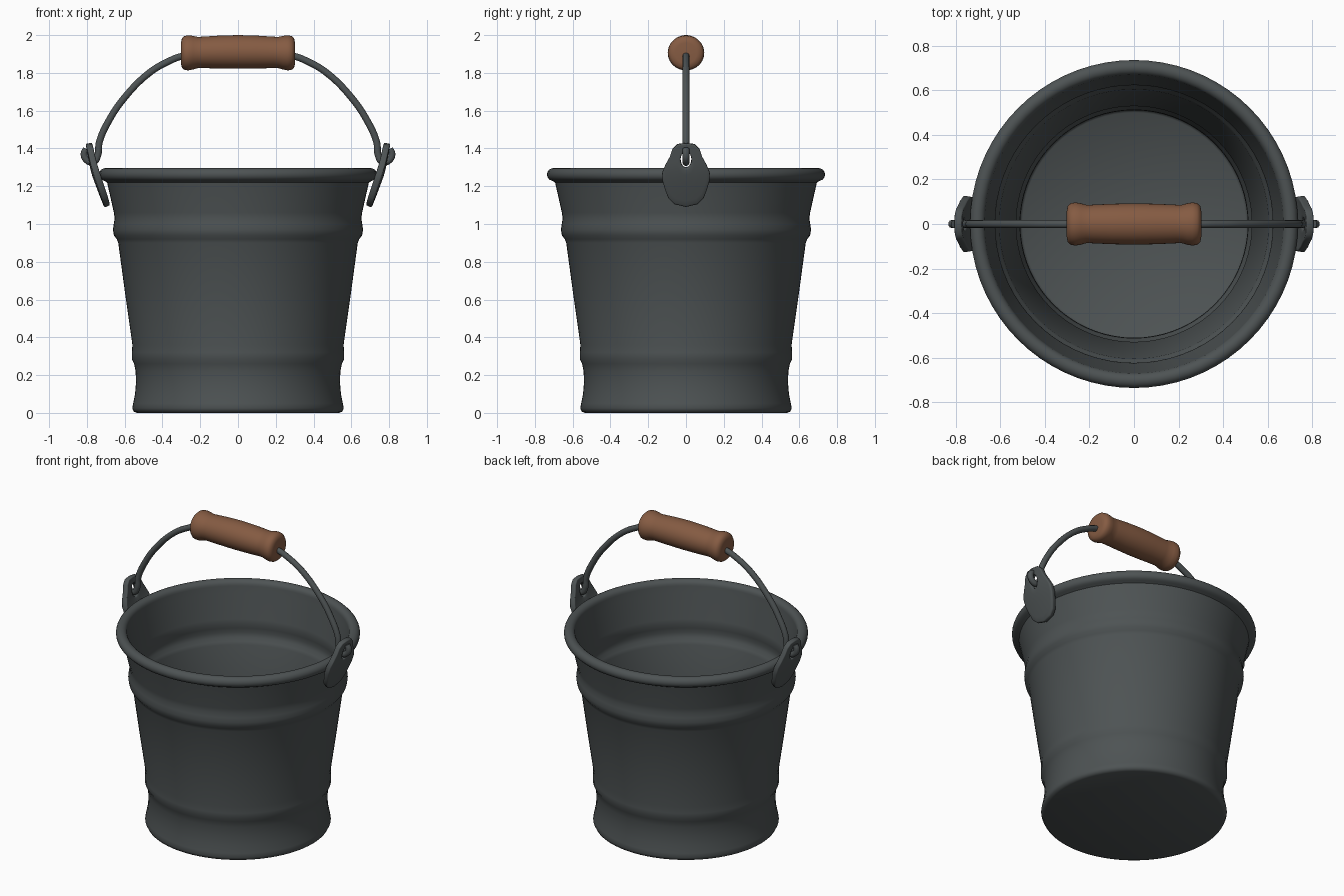
import bpy, bmesh, math
from mathutils import Vector

if "Cube" in bpy.data.objects:
    bpy.data.objects.remove(bpy.data.objects["Cube"])


def material(name, rgb):
    m = bpy.data.materials.new(name)
    m.diffuse_color = (*rgb, 1)
    m.use_nodes = True
    m.node_tree.nodes["Principled BSDF"].inputs["Base Color"].default_value = m.diffuse_color
    return m


METAL = material("dark grey metal", (0.075, 0.086, 0.088))
WOOD = material("brown wood", (0.235, 0.105, 0.055))


def finish(name, bm, mat, angle=50):
    bmesh.ops.recalc_face_normals(bm, faces=bm.faces)
    me = bpy.data.meshes.new(name)
    bm.to_mesh(me)
    bm.free()
    ob = bpy.data.objects.new(name, me)
    bpy.context.collection.objects.link(ob)
    me.materials.append(mat)
    bpy.ops.object.select_all(action='DESELECT')
    bpy.context.view_layer.objects.active = ob
    ob.select_set(True)
    bpy.ops.object.shade_smooth_by_angle(angle=math.radians(angle))
    return ob


def lathe(profile, steps):
    """Spin (radius, z) points around the z axis."""
    bm = bmesh.new()
    vs = [bm.verts.new((r, 0, z)) for r, z in profile]
    es = [bm.edges.new(p) for p in zip(vs, vs[1:])]
    bmesh.ops.spin(bm, geom=vs + es, cent=(0, 0, 0), axis=(0, 0, 1),
                   angle=2 * math.pi, steps=steps, use_duplicate=False)
    bmesh.ops.remove_doubles(bm, verts=bm.verts, dist=1e-4)
    return bm


def lerp_table(table, z):
    for (z0, a), (z1, b) in zip(table, table[1:]):
        if z <= z1:
            return a + (b - a) * (z - z0) / (z1 - z0)
    return table[-1][1]


# Bucket: outer wall with two beads, rolled rim, inner wall, floor
wall = [(0.545, 0.10), (0.54, 0.16), (0.542, 0.22), (0.55, 0.26),
        (0.562, 0.285), (0.562, 0.32), (0.559, 0.36), (0.596, 0.62),
        (0.634, 0.90), (0.642, 0.92), (0.657, 0.94), (0.662, 0.97),
        (0.658, 1.00), (0.653, 1.03), (0.657, 1.06), (0.693, 1.22)]
rim = [(0.702 + 0.034 * math.cos(a), 1.262 + 0.034 * math.sin(a))
       for a in [math.radians(-75 + i * 255 / 12) for i in range(13)]]
foot = [(0, 0.0), (0.535, 0.0), (0.552, 0.007), (0.56, 0.025), (0.555, 0.05)]
inner = [(r - 0.03, z) for r, z in reversed(wall)]
floor = [(0.512, 0.055), (0.50, 0.045), (0, 0.045)]
finish("bucket_body", lathe(foot + wall + rim + inner + floor, 72), METAL)

# Ears: curved plates with a hole, one on each side
LEAN = [(1.08, 0.668), (1.18, 0.708), (1.26, 0.738), (1.31, 0.752), (1.44, 0.775)]
OUTLINE = [(0, 1.43), (0.045, 1.425), (0.07, 1.40), (0.083, 1.36), (0.105, 1.32),
           (0.122, 1.28), (0.12, 1.235), (0.107, 1.19), (0.09, 1.145),
           (0.06, 1.115), (0, 1.10)]


def ear(name, side):
    outline = OUTLINE + [(-y, z) for y, z in reversed(OUTLINE[1:-1])]
    n, rings = len(outline), 7
    bm = bmesh.new()
    grid = []
    for k in range(rings):
        t = k / (rings - 1)
        row = []
        for i, (y, z) in enumerate(outline):
            a = 2 * math.pi * i / n
            p = Vector((0.028 * math.sin(a), 1.345 + 0.042 * math.cos(a))).lerp(
                Vector((y, z)), t)
            x = lerp_table(LEAN, p.y) - 0.7 * p.x ** 2
            row.append(bm.verts.new((side * x, p.x, p.y)))
        grid.append(row)
    for a, b in zip(grid, grid[1:]):
        for i in range(n):
            j = (i + 1) % n
            bm.faces.new((a[i], a[j], b[j], b[i]))
    # give the plate thickness outward
    bmesh.ops.recalc_face_normals(bm, faces=bm.faces)
    if sum(f.normal.x for f in bm.faces) * side < 0:
        bmesh.ops.reverse_faces(bm, faces=bm.faces)
    me = bpy.data.meshes.new(name)
    bm.to_mesh(me)
    bm.free()
    ob = bpy.data.objects.new(name, me)
    bpy.context.collection.objects.link(ob)
    me.materials.append(METAL)
    for p in me.polygons:
        p.use_smooth = True
    mod = ob.modifiers.new("thickness", 'SOLIDIFY')
    mod.thickness, mod.offset = 0.034, 1
    bev = ob.modifiers.new("soft_edge", 'BEVEL')
    bev.width, bev.segments, bev.limit_method = 0.009, 2, 'ANGLE'
    bev.angle_limit = math.radians(50)


ear("ear_right", 1)
ear("ear_left", -1)

# Wire handle: arch with hooked ends through the ears
half = [(0.29, 1.89), (0.38, 1.855), (0.47, 1.80), (0.60, 1.67), (0.685, 1.545),
        (0.735, 1.43), (0.742, 1.365), (0.765, 1.328), (0.80, 1.338),
        (0.815, 1.37), (0.803, 1.398)]
path = [(-x, z) for x, z in reversed(half)] + [(0, 1.91)] + half
cu = bpy.data.curves.new("wire_handle", 'CURVE')
cu.dimensions = '3D'
cu.bevel_depth, cu.bevel_resolution, cu.resolution_u = 0.019, 3, 5
cu.use_fill_caps = True
sp = cu.splines.new('BEZIER')
sp.bezier_points.add(len(path) - 1)
for bp, (x, z) in zip(sp.bezier_points, path):
    bp.co = (x, 0, z)
    bp.handle_left_type = bp.handle_right_type = 'AUTO'
cu.materials.append(METAL)
bpy.context.collection.objects.link(bpy.data.objects.new("wire_handle", cu))

# Wooden grip: turned along x, slightly arched
g = [(0, 0.298), (0.055, 0.302), (0.078, 0.297), (0.09, 0.283), (0.093, 0.262),
     (0.089, 0.238), (0.083, 0.215), (0.083, 0.19), (0.087, 0.10)]
bm = lathe(g + [(0.089, 0)] + [(r, -z) for r, z in reversed(g)], 40)
for v in bm.verts:
    x, y, z = v.co
    v.co = (z, y * 1.04, 1.911 - x - 0.07 * z * z)
finish("wooden_grip", bm, WOOD, 60)
